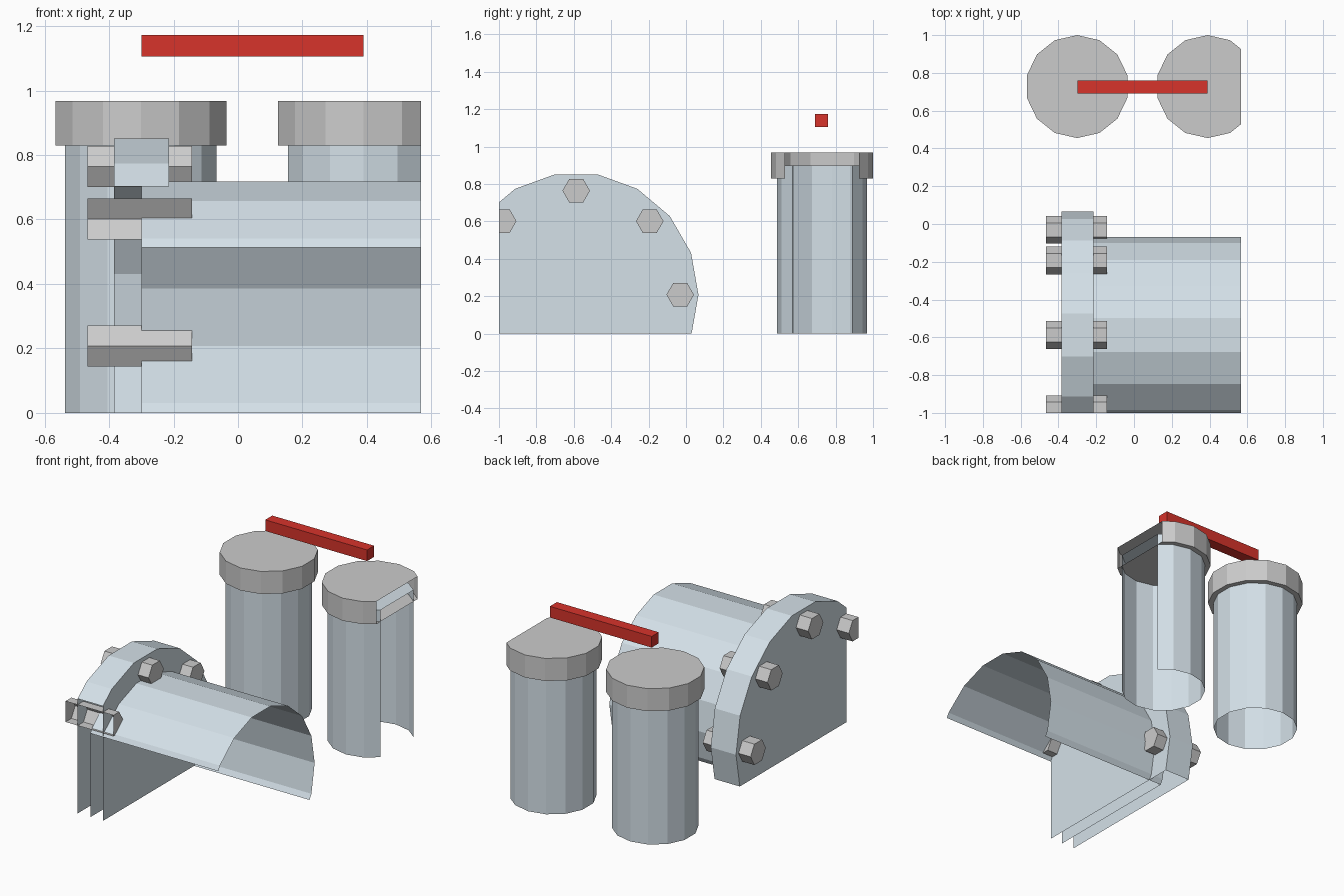
import bpy, bmesh
from math import sin, cos, pi
from mathutils import Vector

if "Cube" in bpy.data.objects:
    bpy.data.objects.remove(bpy.data.objects["Cube"])

X_CUT, Y_CUT = 0.567, -1.0


def material(name, rgb):
    m = bpy.data.materials.new(name)
    m.diffuse_color = (*rgb, 1)
    m.use_nodes = True
    m.node_tree.nodes["Principled BSDF"].inputs["Base Color"].default_value = m.diffuse_color
    return m


RED = material("red_paint", (0.68, 0.033, 0.024))
STEEL = material("pale_steel", (0.66, 0.75, 0.81))


def prism(name, axis, centre, radius, sides, start, end, phase=0.0, mat=None):
    """Closed prism along x or z, then sliced open at the model's borders."""
    bm = bmesh.new()
    rings = []
    for t in (start, end):
        ring = []
        for i in range(sides):
            a = phase + 2 * pi * i / sides
            u, v = centre[0] + radius * cos(a), centre[1] + radius * sin(a)
            ring.append(bm.verts.new((t, u, v) if axis == "x" else (u, v, t)))
        rings.append(ring)
    lo, hi = rings
    bm.faces.new(lo[::-1])
    bm.faces.new(hi)
    for i in range(sides):
        j = (i + 1) % sides
        bm.faces.new((lo[i], lo[j], hi[j], hi[i]))
    # open cuts at the right, front and ground borders
    for co, no in (((X_CUT, 0, 0), (1, 0, 0)),
                   ((0, Y_CUT, 0), (0, -1, 0)),
                   ((0, 0, 0), (0, 0, -1))):
        bmesh.ops.bisect_plane(bm, geom=bm.verts[:] + bm.edges[:] + bm.faces[:],
                               dist=1e-5, plane_co=Vector(co),
                               plane_no=Vector(no), clear_outer=True)
    me = bpy.data.meshes.new(name)
    bm.to_mesh(me)
    bm.free()
    if mat:
        me.materials.append(mat)
    ob = bpy.data.objects.new(name, me)
    bpy.context.collection.objects.link(ob)
    return ob


# Two upright pipes with wider caps
for side, x in (("left", -0.301), ("right", 0.39)):
    c = (x, 0.7275)
    prism(f"{side}_upright_pipe", "z", c, 0.241, 14, -0.3, 0.90, pi / 2, STEEL)
    prism(f"{side}_pipe_cap", "z", c, 0.2725, 14, 0.83, 0.968, pi / 2)

# Red bar hovering above the caps
prism("red_bar", "x", (0.7245, 1.139), 0.034 * 2 ** 0.5, 4, -0.299, 0.39, pi / 4, RED)

# Large horizontal pipe ending inside a flange
C = (-0.587, 0.208)
prism("horizontal_pipe", "x", C, 0.518, 18, -0.299, 1.0, 0, STEEL)
prism("flange", "x", C, 0.6535, 18, -0.385, -0.214, 0, STEEL)

# Hexagonal bolts through the flange (only those inside the borders)
for i in range(4):
    a = i * pi / 4
    p = (C[0] + 0.556 * cos(a), C[1] + 0.556 * sin(a))
    prism(f"flange_bolt_{i + 1}", "x", p, 0.0735, 6, -0.467, -0.143)
